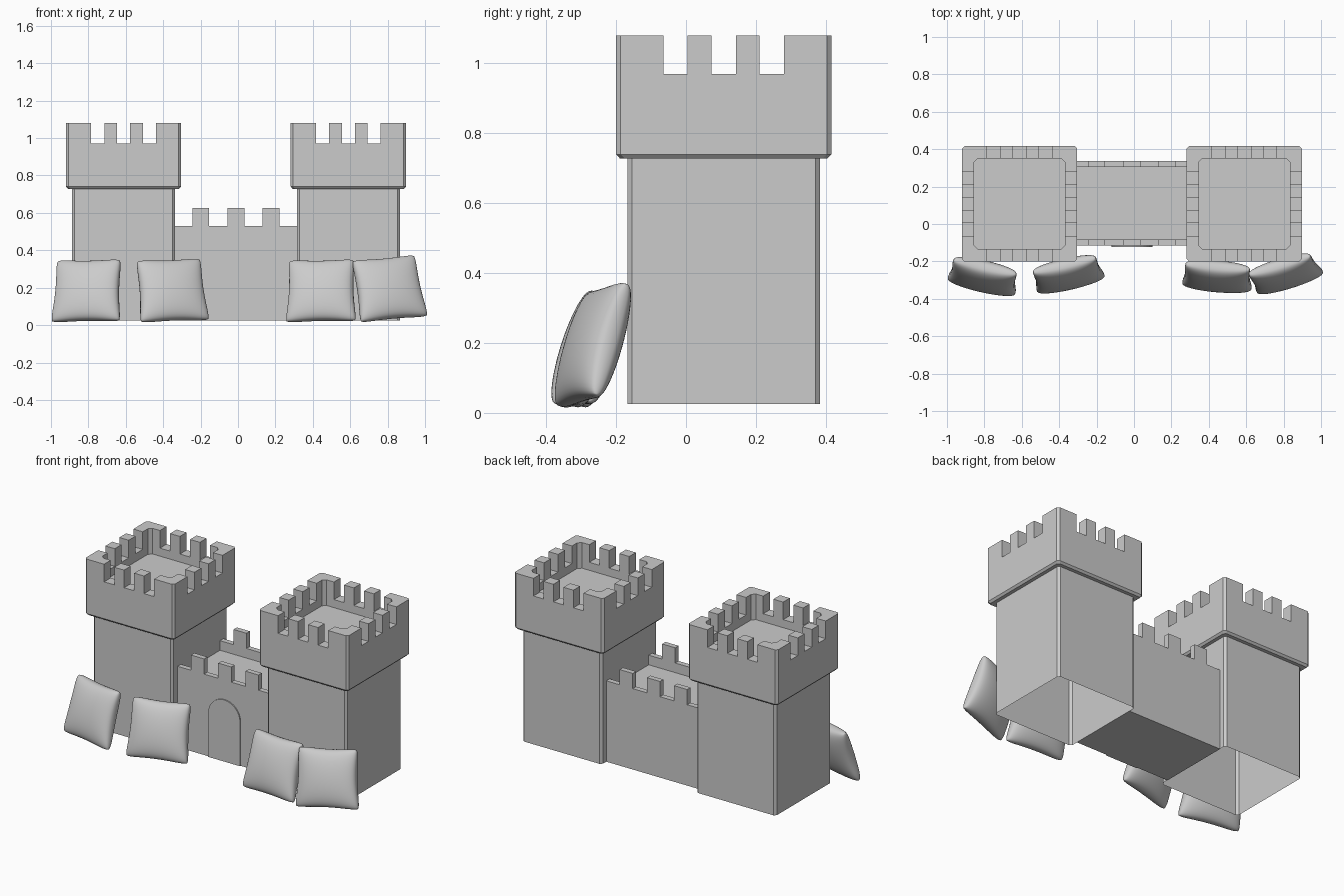
import bpy, bmesh, math

if "Cube" in bpy.data.objects:
    bpy.data.objects.remove(bpy.data.objects["Cube"])

Y0 = 0.108          # depth centre of the castle
BASE = 0.025


def finish(name, bm, smooth=False, fix=True):
    if fix:
        bmesh.ops.recalc_face_normals(bm, faces=bm.faces)
    me = bpy.data.meshes.new(name)
    bm.to_mesh(me)
    bm.free()
    if smooth:
        me.polygons.foreach_set("use_smooth", [True] * len(me.polygons))
    ob = bpy.data.objects.new(name, me)
    bpy.context.collection.objects.link(ob)
    return ob


def box(bm, x0, x1, y0, y1, z0, z1):
    prism(bm, [(x0, y0), (x1, y0), (x1, y1), (x0, y1)], z0, z1)


def prism(bm, pts, z0, z1):
    lo = [bm.verts.new((x, y, z0)) for x, y in pts]
    hi = [bm.verts.new((x, y, z1)) for x, y in pts]
    bm.faces.new(lo[::-1])
    bm.faces.new(hi)
    n = len(pts)
    for i in range(n):
        j = (i + 1) % n
        bm.faces.new((lo[i], lo[j], hi[j], hi[i]))


def ring(bm, h, c, z):
    # square loop with chamfered corners
    k = h - c
    pts = [(k, -h), (h, -k), (h, k), (k, h), (-k, h), (-h, k), (-h, -k), (-k, -h)]
    return [bm.verts.new((x, y, z)) for x, y in pts]


def tower(name, cx):
    H, I, c, d = 0.308, 0.243, 0.013, 0.02
    crest, top = 0.97, 1.08
    # shaft (open underneath), flared head, sunken roof floor
    bm = bmesh.new()
    prof = [(0.275, c, BASE), (0.275, c, 0.728), (0.297, c, 0.728), (H, c, 0.74),
            (H, c, crest), (I, d, crest), (I, d, 0.92)]
    loops = [ring(bm, *p) for p in prof]
    for a, b in zip(loops, loops[1:]):
        for i in range(8):
            j = (i + 1) % 8
            bm.faces.new((a[i], a[j], b[j], b[i]))
    bm.faces.new(loops[-1])
    finish(name, bm, fix=False).location = (cx, Y0, 0)

    # corner and middle merlons
    bm = bmesh.new()
    g = 0.173
    for sx in (-1, 1):
        for sy in (-1, 1):
            pts = [(g, H), (H - c, H), (H, H - c), (H, g), (I, g),
                   (I, I - d), (I - d, I), (g, I)]
            prism(bm, [(x * sx, y * sy) for x, y in pts], crest, top)
    for s in (-1, 1):
        for m in (-0.069, 0.069):
            a, b = m - 0.034, m + 0.034
            y0, y1 = sorted((s * I, s * H))
            box(bm, a, b, y0, y1, crest, top)
            box(bm, y0, y1, a, b, crest, top)
    finish(name + "_merlons", bm).location = (cx, Y0, 0)


tower("left_tower", -0.612)
tower("right_tower", 0.59)

# gate wall with two parapets and merlons
GX, GF, GB = -0.011, -0.115, 0.337
bm = bmesh.new()
box(bm, -0.338, 0.316, GF, GB, BASE, 0.47)
for y0, y1 in ((GF, GF + 0.033), (GB - 0.033, GB)):
    box(bm, -0.338, 0.316, y0, y1, 0.47, 0.53)
    for k in (-1, 0, 1):
        x = GX + 0.188 * k
        box(bm, x - 0.045, x + 0.045, y0, y1, 0.53, 0.625)
finish("gate_wall", bm)

# arched door panel, slightly proud of the wall
bm = bmesh.new()
r, spring = 0.11, 0.30
pts = [(-r, BASE), (r, BASE)]
pts += [(r * math.cos(math.pi * i / 16), spring + r * math.sin(math.pi * i / 16))
        for i in range(17)]
front = [bm.verts.new((GX + x, GF - 0.007, z)) for x, z in pts]
back = [bm.verts.new((GX + x, GF + 0.005, z)) for x, z in pts]
bm.faces.new(front)
bm.faces.new(back[::-1])
for i in range(len(pts)):
    j = (i + 1) % len(pts)
    bm.faces.new((front[i], front[j], back[j], back[i]))
finish("arched_door", bm)


def cushion(name, loc, yaw, roll, lean=-18):
    # plump square cushion with pinched sides and soft corners
    n, hw, hh, t = 24, 0.188, 0.178, 0.066
    bm = bmesh.new()
    sides = {}
    for s in (-1, 1):
        for i in range(n + 1):
            for j in range(n + 1):
                u = math.sin(math.pi / 2 * (2 * i / n - 1))
                v = math.sin(math.pi / 2 * (2 * j / n - 1))
                rim = abs(i * 2 - n) == n or abs(j * 2 - n) == n
                if rim and s == 1:
                    sides[s, i, j] = sides[-1, i, j]
                    continue
                soft = 1 - 0.06 * (u * v) ** 6
                x = hw * u * (1 - 0.08 * (1 - v * v)) * (1 - 0.04 * v) * soft
                z = hh * v * (1 - 0.07 * (1 - u * u)) * soft
                f = 0 if rim else ((1 - u ** 2) * (1 - v ** 2)) ** 0.36
                sides[s, i, j] = bm.verts.new((x, s * t * f, z))
    for s in (-1, 1):
        for i in range(n):
            for j in range(n):
                q = [sides[s, i, j], sides[s, i + 1, j],
                     sides[s, i + 1, j + 1], sides[s, i, j + 1]]
                bm.faces.new(q if s < 0 else q[::-1])
    ob = finish(name, bm, smooth=True)
    ob.location = loc
    ob.rotation_euler = [math.radians(a) for a in (lean, roll, yaw)]


cushion("cushion_outer_left", (-0.806, -0.28, 0.183), -13, -1)
cushion("cushion_inner_left", (-0.355, -0.268, 0.185), 13, -2)
cushion("cushion_inner_right", (0.445, -0.28, 0.183), -5, -1)
cushion("cushion_outer_right", (0.806, -0.265, 0.195), 17, -5)
